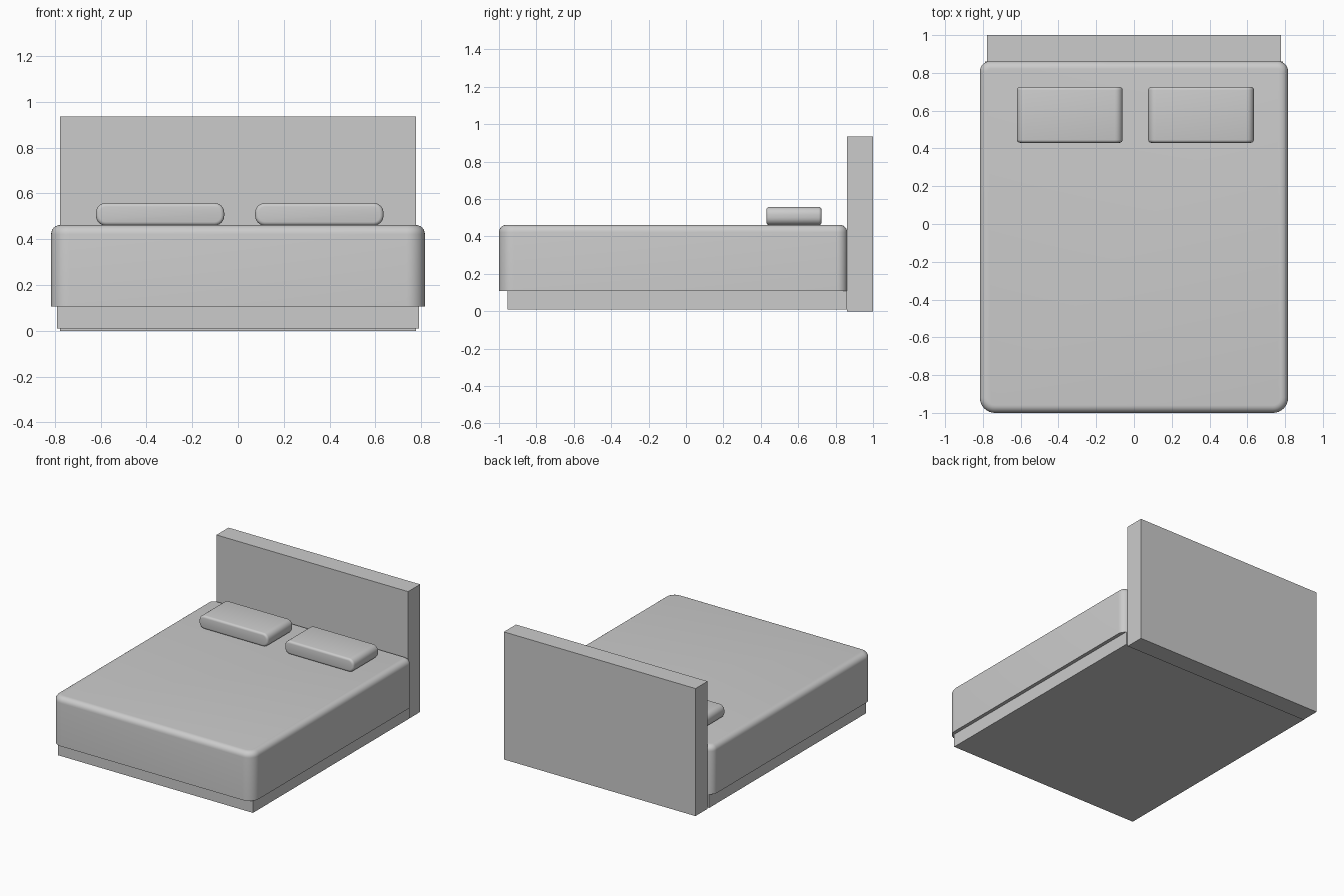
import bpy, bmesh

if "Cube" in bpy.data.objects:
    bpy.data.objects.remove(bpy.data.objects["Cube"])


def box_mesh(x0, x1, y0, y1, z0, z1):
    bm = bmesh.new()
    bmesh.ops.create_cube(bm, size=1)
    for v in bm.verts:
        v.co.x = x1 if v.co.x > 0 else x0
        v.co.y = y1 if v.co.y > 0 else y0
        v.co.z = z1 if v.co.z > 0 else z0
    return bm


def bevel(bm, radius, segments, test):
    """Round every edge whose two end points satisfy test(a, b)."""
    edges = [e for e in bm.edges if test(e.verts[0].co, e.verts[1].co)]
    bmesh.ops.bevel(bm, geom=edges, offset=radius, offset_type='OFFSET',
                    segments=segments, profile=0.5, affect='EDGES',
                    clamp_overlap=True)


def finish(bm, name, smooth=False):
    bmesh.ops.recalc_face_normals(bm, faces=bm.faces)
    mesh = bpy.data.meshes.new(name)
    bm.to_mesh(mesh)
    bm.free()
    obj = bpy.data.objects.new(name, mesh)
    bpy.context.collection.objects.link(obj)
    if smooth:
        bpy.ops.object.select_all(action='DESELECT')
        obj.select_set(True)
        bpy.context.view_layer.objects.active = obj
        bpy.ops.object.shade_smooth_by_angle(angle=0.6)
    return obj


def near(a, b):
    return abs(a - b) < 1e-4


# Headboard and bed base: plain sharp boxes
finish(box_mesh(-0.777, 0.777, 0.86, 1.0, 0.0, 0.935), "headboard")
finish(box_mesh(-0.79, 0.79, -0.955, 0.86, 0.01, 0.107), "bed_base")

# Mattress: rounded vertical corners (wider at the foot), rounded top rim
TOP = 0.462
bm = box_mesh(-0.816, 0.816, -1.0, 0.862, 0.107, TOP)
bevel(bm, 0.08, 8, lambda a, b: not near(a.z, b.z) and a.y < 0)
bevel(bm, 0.055, 8, lambda a, b: not near(a.z, b.z) and near(a.y, b.y) and a.y > 0.8
      and near(a.x, b.x) and abs(a.x) > 0.8)
bevel(bm, 0.04, 6, lambda a, b: near(a.z, TOP) and near(b.z, TOP))
finish(bm, "mattress", smooth=True)

# Pillows: large rounding along the short ends, small rounding front and back
for name, x0 in (("left_pillow", -0.62), ("right_pillow", 0.075)):
    y0, y1 = 0.43, 0.725
    bm = box_mesh(x0, x0 + 0.56, y0, y1, 0.46, 0.558)
    bevel(bm, 0.042, 6, lambda a, b: not near(a.y, b.y))
    bevel(bm, 0.016, 4, lambda a, b: near(a.y, b.y)
          and (near(a.y, y0) or near(a.y, y1)))
    finish(bm, name, smooth=True)
